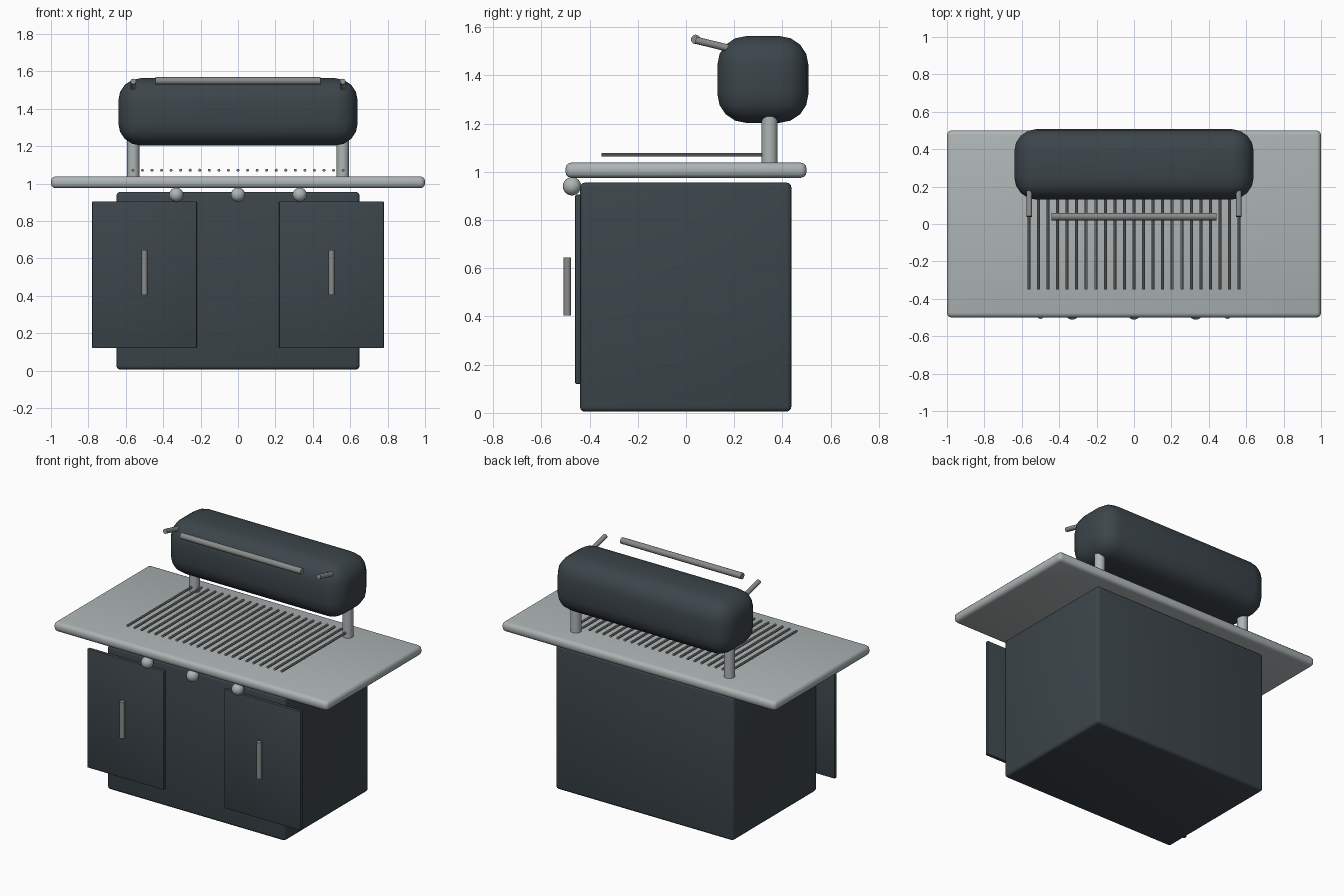
import bpy
from mathutils import Vector

if "Cube" in bpy.data.objects:
    bpy.data.objects.remove(bpy.data.objects["Cube"])


def material(name, color):
    m = bpy.data.materials.new(name)
    m.diffuse_color = (*color, 1)
    m.use_nodes = True
    m.node_tree.nodes["Principled BSDF"].inputs["Base Color"].default_value = m.diffuse_color
    return m


DARK = material("charcoal", (0.045, 0.06, 0.07))
STEEL = material("steel", (0.42, 0.46, 0.46))
METAL = material("dull_metal", (0.25, 0.26, 0.26))


def finish(o, name, mat, angle=0.7):
    o.name = name
    o.data.materials.append(mat)
    bpy.ops.object.shade_smooth_by_angle(angle=angle)
    return o


def box(name, lo, hi, mat, bevel, segments):
    lo, hi = Vector(lo), Vector(hi)
    bpy.ops.mesh.primitive_cube_add(size=1, location=(lo + hi) / 2)
    o = bpy.context.object
    o.scale = hi - lo
    bpy.ops.object.transform_apply(location=False, rotation=False, scale=True)
    b = o.modifiers.new("rounding", 'BEVEL')
    b.width, b.segments = bevel, segments
    bpy.ops.object.modifier_apply(modifier=b.name)
    return finish(o, name, mat)


def rod(name, a, b, r, mat, sides=12):
    a, b = Vector(a), Vector(b)
    d = b - a
    bpy.ops.mesh.primitive_cylinder_add(vertices=sides, radius=r, depth=d.length,
                                        location=(a + b) / 2)
    o = bpy.context.object
    o.rotation_euler = d.to_track_quat('Z', 'Y').to_euler()
    return finish(o, name, mat)


# Cabinet and worktop
box("cabinet", (-0.65, -0.44, 0.005), (0.65, 0.437, 0.955), DARK, 0.02, 3)
box("worktop", (-1, -0.5, 0.975), (1, 0.5, 1.038), STEEL, 0.025, 3)

# Lid
box("lid", (-0.64, 0.13, 1.203), (0.64, 0.508, 1.563), DARK, 0.12, 4)
rod("lid_handle", (-0.44, 0.04, 1.549), (0.44, 0.04, 1.549), 0.02, METAL)

# Mirrored parts: doors, door handles, lid posts, handle brackets
for side, s in (("left", -1), ("right", 1)):
    x0, x1 = sorted((s * 0.22, s * 0.78))
    box(f"{side}_door", (x0, -0.46, 0.12), (x1, -0.435, 0.905), DARK, 0.006, 2)
    rod(f"{side}_door_handle", (s * 0.5, -0.492, 0.405), (s * 0.5, -0.492, 0.645), 0.016, METAL)
    rod(f"{side}_lid_post", (s * 0.56, 0.347, 1.0), (s * 0.56, 0.347, 1.26), 0.033, STEEL, 16)
    rod(f"{side}_handle_bracket", (s * 0.56, 0.04, 1.546), (s * 0.56, 0.22, 1.502), 0.015, METAL)

# Control knobs
for i in range(3):
    bpy.ops.mesh.primitive_uv_sphere_add(segments=20, ring_count=12, radius=0.038,
                                         location=((i - 1) * 0.33, -0.473, 0.94))
    finish(bpy.context.object, f"knob_{i + 1}", STEEL)

# Cooking grate
for i in range(23):
    x = -0.562 + i * 1.124 / 22
    rod(f"grate_bar_{i + 1}", (x, -0.35, 1.071), (x, 0.35, 1.071), 0.008, METAL, 8)
